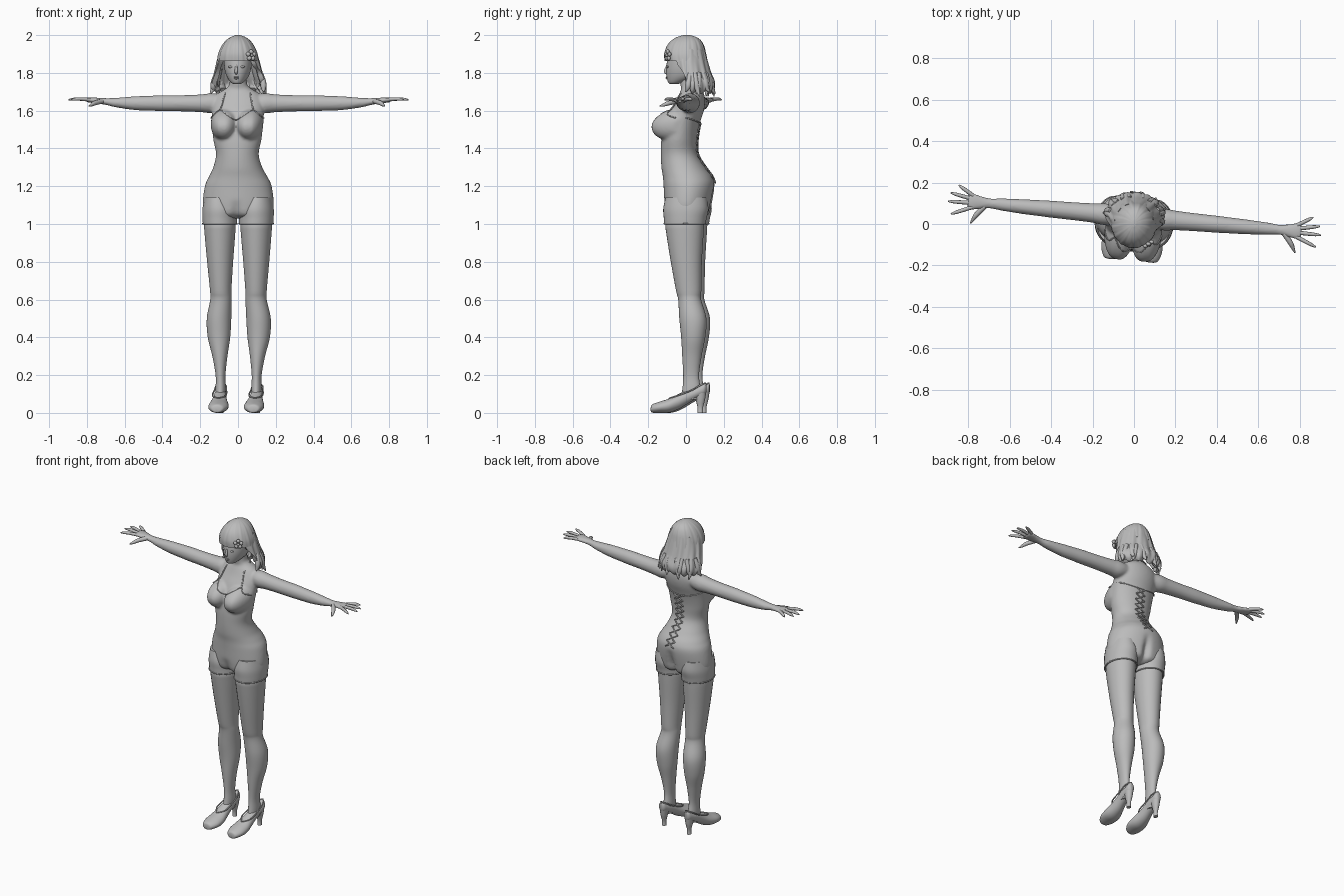
import bpy, bmesh, math
from mathutils import Matrix, Vector

if "Cube" in bpy.data.objects:
    bpy.data.objects.remove(bpy.data.objects["Cube"])

GREY = bpy.data.materials.new("plain_grey")
GREY.diffuse_color = (0.5, 0.5, 0.5, 1)
GREY.use_nodes = True
GREY.node_tree.nodes["Principled BSDF"].inputs["Base Color"].default_value = GREY.diffuse_color


def add_mesh(name, bm):
    bmesh.ops.recalc_face_normals(bm, faces=bm.faces[:])
    me = bpy.data.meshes.new(name)
    bm.to_mesh(me)
    bm.free()
    ob = bpy.data.objects.new(name, me)
    bpy.context.collection.objects.link(ob)
    me.materials.append(GREY)
    return ob


def dense(rows, k=5):
    """Catmull-Rom interpolation of key sections."""
    out = []
    for i in range(len(rows) - 1):
        a, b, c, d = (rows[max(0, min(len(rows) - 1, i + j))] for j in (-1, 0, 1, 2))
        for s in range(k):
            t = s / k
            out.append([0.5 * (2 * q + (r - p) * t + (2 * p - 5 * q + 4 * r - u) * t * t
                               + (3 * q - p - 3 * r + u) * t ** 3) for p, q, r, u in zip(a, b, c, d)])
    return out + [list(rows[-1])]


def skin_rings(bm, rings, closed=True, caps=True):
    vs = [[bm.verts.new(p) for p in ring] for ring in rings]
    n = len(vs[0])
    for r, s in zip(vs, vs[1:]):
        for i in range(n if closed else n - 1):
            j = (i + 1) % n
            bm.faces.new((r[i], r[j], s[j], s[i]))
    if caps:
        bm.faces.new(vs[0])
        bm.faces.new(vs[-1])


def loft(name, rows, axis='z', n=28, mirror=False, warp=None):
    """Rows are (position, a0, a1, b0, b1) limits of elliptical sections."""
    order = {'z': (1, 2, 0), 'x': (0, 1, 2), 'y': (1, 0, 2)}[axis]
    bm = bmesh.new()
    for s in ((1, -1) if mirror else (1,)):
        rings = []
        for p, a0, a1, b0, b1 in dense(rows):
            ring = []
            for i in range(n):
                t = 2 * math.pi * i / n
                k = warp(t, p) if warp else 1
                a = (a0 + a1) / 2 + (a1 - a0) / 2 * math.cos(t) * k
                b = (b0 + b1) / 2 + (b1 - b0) / 2 * math.sin(t) * k
                co = {'z': (a, b, p), 'x': (p, a, b), 'y': (a, p, b)}[axis]
                ring.append((co[0] * s, co[1], co[2]))
            rings.append(ring)
        skin_rings(bm, rings)
    return add_mesh(name, bm)


def cords(name, paths, res=4):
    """Round cords; each path is a list of (x, y, z, radius)."""
    cu = bpy.data.curves.new(name, 'CURVE')
    cu.dimensions, cu.bevel_depth, cu.bevel_resolution = '3D', 1, res - 2
    cu.use_fill_caps, cu.resolution_u = True, 4
    for path in paths:
        sp = cu.splines.new('NURBS')
        sp.points.add(len(path) - 1)
        for pt, (x, y, z, r) in zip(sp.points, path):
            pt.co, pt.radius = (x, y, z, 1), r
        sp.order_u, sp.use_endpoint_u = min(3, len(path)), True
    ob = bpy.data.objects.new(name, cu)
    bpy.context.collection.objects.link(ob)
    cu.materials.append(GREY)
    return ob


def balls(name, items):
    bm = bmesh.new()
    for loc, size in items:
        m = Matrix.Translation(loc) @ Matrix.Diagonal((*size, 1))
        bmesh.ops.create_uvsphere(bm, u_segments=14, v_segments=8, radius=1, matrix=m)
    return add_mesh(name, bm)


# Torso: (z, half width, front y, back y)
TORSO = dense([(1.03, .10, -.06, .08), (1.05, .165, -.10, .12), (1.1, .188, -.112, .135),
               (1.2, .177, -.118, .15), (1.25, .155, -.122, .138), (1.3, .13, -.13, .102),
               (1.37, .113, -.133, .06), (1.45, .128, -.13, .058), (1.53, .135, -.115, .072),
               (1.6, .138, -.085, .094), (1.65, .135, -.055, .10), (1.69, .11, -.035, .095),
               (1.715, .07, -.025, .08), (1.74, .047, -.03, .065), (1.80, .045, -.035, .055)], 8)


def shaped(x, y, z, front):
    """Adds the bust, the seat cleft and the crotch fold to a section point."""
    if front:
        d = ((abs(x) - .073) / .07) ** 2 + ((z - 1.528) / .08) ** 2
        dome = max(0, 1 - d) ** .7
        y -= .072 * dome
        x += math.copysign(.014 * dome, x) if abs(x) > .07 else 0
        y += .02 * math.exp(-(x / .025) ** 2) * max(0, min(1, (1.13 - z) / .08))
    else:
        y -= .025 * math.exp(-(x / .02) ** 2) * max(0, min(1, (1.2 - z) / .1))
    return x, y, z


def on_torso(x, z, front=True, off=.003):
    lo = max((r for r in TORSO if r[0] <= z), key=lambda r: r[0])
    hi = min((r for r in TORSO if r[0] > z), key=lambda r: r[0])
    t = (z - lo[0]) / (hi[0] - lo[0])
    _, w, f, b = (p + (q - p) * t for p, q in zip(lo, hi))
    x = max(-w, min(w, x))
    y = (b - f) / 2 * math.sqrt(1 - (x / w) ** 2)
    x, y, z = shaped(x, (f + b) / 2 + (-y if front else y), z, front)
    return x * (1 + off / w), y + (-off if front else off), z


bm = bmesh.new()
rings = []
for z, w, f, b in TORSO:
    angles = [2 * math.pi * i / 96 for i in range(96)]
    rings.append([shaped(w * math.cos(t), (f + b) / 2 + (b - f) / 2 * math.sin(t), z, math.sin(t) < 0)
                  for t in angles])
skin_rings(bm, rings)
body = add_mesh("body", bm)

# Arms, fused with the torso
arms = loft("arms", [(.07, -.005, .075, 1.61, 1.68), (.14, -.018, .086, 1.588, 1.692),
                     (.2, -.012, .082, 1.592, 1.686), (.3, -.008, .078, 1.596, 1.682),
                     (.4, -.006, .076, 1.597, 1.682), (.45, -.004, .074, 1.599, 1.68),
                     (.55, 0, .07, 1.603, 1.676), (.65, .007, .065, 1.617, 1.668),
                     (.70, .012, .06, 1.629, 1.666), (.74, .006, .066, 1.636, 1.668),
                     (.78, -.002, .076, 1.641, 1.67), (.808, .003, .076, 1.645, 1.668)],
            axis='x', n=32, mirror=True)
for o in (body, arms):
    o.select_set(True)
bpy.context.view_layer.objects.active = body
bpy.ops.object.join()
rm = body.modifiers.new("fuse", 'REMESH')
rm.mode, rm.voxel_size = 'VOXEL', .007
sm = body.modifiers.new("soften", 'SMOOTH')
sm.factor, sm.iterations = .5, 6

# Fingers and thumbs
fingers = []
for s in (1, -1):
    for x0, y0, x1, y1 in ((.785, .066, .858, .11), (.79, .05, .894, .07),
                           (.79, .03, .903, .028), (.785, .01, .884, -.032)):
        fingers.append([(s * (x0 + (x1 - x0) * t), y0 + (y1 - y0) * t, 1.657 + .006 * math.sin(3 * t), r)
                        for t, r in ((0, .01), (.5, .0095), (.85, .008), (1, .003))])
    fingers.append([(s * .725, .02, 1.65, .013), (s * .76, -.02, 1.642, .013),
                    (s * .775, -.048, 1.63, .009), (s * .786, -.068, 1.624, .003)])
cords("fingers", fingers, 5)

# Legs and short trouser legs
loft("legs", [(1.10, .02, .175, -.09, .115), (1.0, .013, .18, -.1, .105), (.95, .015, .178, -.096, .102),
              (.8, .027, .165, -.072, .093), (.65, .037, .151, -.045, .09), (.6, .037, .15, -.033, .089),
              (.5, .04, .17, -.026, .118), (.4, .046, .165, -.016, .112), (.3, .06, .14, -.011, .092),
              (.2, .07, .122, -.006, .078), (.13, .068, .122, -.01, .085), (.07, .072, .12, -.02, .08)],
     mirror=True)
loft("shorts_legs", [(1.14, .03, .18, -.10, .12), (1.08, .007, .189, -.112, .128),
                     (1.03, .006, .189, -.109, .118), (1.0, .006, .187, -.107, .113)], mirror=True)
hem = []
for s in (1, -1):
    hem.append([(s * (.0965 + .091 * math.cos(t)), .003 + .11 * math.sin(t), 1.002, .004)
                for t in (i * math.pi / 12 for i in range(25))])
cords("shorts_hem", hem)

# High-heeled shoes
loft("shoes", [(-.178, .085, .11, .008, .03), (-.17, .062, .13, .001, .045), (-.13, .043, .146, 0, .06),
               (-.08, .043, .146, .002, .076), (-.03, .055, .136, .02, .1), (.02, .064, .129, .05, .125),
               (.07, .068, .126, .078, .14), (.105, .074, .12, .092, .157), (.117, .086, .108, .108, .153)],
     axis='y', mirror=True)
loft("shoe_heels", [(0, .084, .11, .07, .1), (.03, .085, .109, .07, .1), (.07, .077, .117, .06, .11),
                    (.115, .07, .123, .05, .117)], n=16, mirror=True)
rim = []
for s in (1, -1):
    for k in (1, -1):
        rim.append([(s * (.097 + k * dx), y, z, .004) for dx, y, z in
                    ((0, .113, .158), (.028, .09, .15), (.031, .05, .122), (.037, .0, .103),
                     (.036, -.05, .086), (0, -.08, .078))])
cords("shoe_rims", rim)

# Corset edge, halter straps and back lacing
edge = [(-.134, 1.562), (-.12, 1.572), (-.1, 1.59), (-.085, 1.607), (-.06, 1.588), (-.03, 1.565), (0, 1.548)]
edge += [(-x, z) for x, z in reversed(edge[:-1])]
back = [(x / 100, 1.535 + .027 * (x / 13.4) ** 2) for x in (-13.4, -12, -9, -6, -3, 0, 3, 6, 9, 12, 13.4)]
cords("corset_edge", [[(*on_torso(x, z), .0035) for x, z in edge],
                      [(*on_torso(x, z, False), .0035) for x, z in back]])
straps = []
for s in (1, -1):
    pts = [on_torso(s * (.085 - .018 * t), 1.605 + .08 * t) for t in (0, .25, .5, .75, 1)]
    straps.append([(*p, .004) for p in pts + [(s * .064, .02, 1.717), (s * .05, .065, 1.725), (0, .088, 1.72)]])
cords("halter_straps", straps)
lacing = []
for i in range(9):
    z = 1.22 + .035 * i
    for s in (1, -1):
        lacing.append([(*on_torso(s * x, z + .03 * (x + .025) / .05, False, .006), .004)
                       for x in (-.03, -.012, .012, .03)])
cords("back_lacing", lacing)

# Head and face
loft("head", [(1.741, -.018, .018, -.085, -.045), (1.75, -.034, .034, -.095, -.01),
              (1.78, -.057, .057, -.103, .06), (1.82, -.07, .07, -.105, .08), (1.87, -.075, .075, -.10, .09),
              (1.92, -.07, .07, -.088, .088), (1.96, -.045, .045, -.05, .06)])
cords("nose", [[(0, -.1, 1.84, .005), (0, -.107, 1.82, .007), (0, -.112, 1.804, .009), (0, -.1, 1.797, .007)]], 5)
balls("eyes", [((s * .031, -.094, 1.832), (.014, .006, .006)) for s in (1, -1)])
balls("lips", [((0, -.102, 1.777), (.016, .007, .004)), ((0, -.101, 1.771), (.013, .007, .005))])

# Hair: fringe and crown, bob, curled tips
loft("hair_crown", [(1.862, -.11, .11, -.114, .114), (1.9, -.104, .104, -.115, .106),
                    (1.94, -.087, .087, -.102, .096), (1.97, -.065, .065, -.078, .08),
                    (1.99, -.038, .038, -.046, .054), (2.0, -.01, .01, -.012, .02)], n=96,
     warp=lambda t, z: 1 + .012 * math.sin(16 * t + 12 * z) + .008 * math.sin(29 * t))
BOB = [(1.92, .094, -.08, .10, 2.2), (1.86, .112, -.09, .116, 2.1), (1.80, .127, -.08, .133, 1.9),
       (1.75, .142, -.07, .152, 1.75), (1.715, .136, -.06, .148, 1.65), (1.695, .118, -.05, .13, 1.55)]
bm = bmesh.new()
rings = []
for z, w, f, b, a in dense(BOB):
    ring = []
    for i in range(81):
        t = a * (i / 40 - 1)
        k = 1 + (.01 + .12 * (1.92 - z)) * math.sin(17 * t + 15 * z) * .8
        ring.append((w * math.sin(t) * k, (f + b) / 2 + (b - f) / 2 * math.cos(t) * k, z + .008 * math.sin(11 * t)))
    rings.append(ring)
skin_rings(bm, rings, False, False)
bob = add_mesh("hair_bob", bm)
so = bob.modifiers.new("thickness", 'SOLIDIFY')
so.thickness, so.offset = .025, 0
so.offset = -1 if bob.data.polygons[40].normal.y > 0 else 1
tips = []
for i in range(13):
    t = 1.65 * (i / 6 - 1)
    u, v, c = math.sin(t), math.cos(t), .012 * (-1) ** i
    tips.append([(r * u + c * v * k, .04 + (r - .035) * v - c * u * k, z, th) for r, z, th, k in
                 ((.118, 1.80, .012, 0), (.134, 1.75, .018, .5), (.135, 1.715, .015, 1),
                  (.138 + .012 * (i % 2), 1.70 - .012 * (i % 3), .003, 2))])
cords("hair_tips", tips)

# Flower hair ornament
c, out = Vector((.078, -.09, 1.893)), Vector((.6, -.8, 0))
side, up = Vector((.8, .6, 0)), Vector((0, 0, 1))
petals = [(c + .019 * (side * math.cos(a) + up * math.sin(a)), (.012, .01, .012))
          for a in (2 * math.pi * i / 5 + .3 for i in range(5))]
balls("hair_flower", petals + [(c + out * .007, (.008, .008, .008))])

# Bake, smooth and turn the figure slightly
turn = Matrix.Rotation(math.radians(-5.2), 4, 'Z')
bpy.ops.object.select_all(action='SELECT')
bpy.context.view_layer.objects.active = body
bpy.ops.object.convert(target='MESH')
for o in bpy.context.scene.objects:
    o.data.transform(turn)
bpy.ops.object.shade_smooth_by_angle(angle=math.radians(45))
